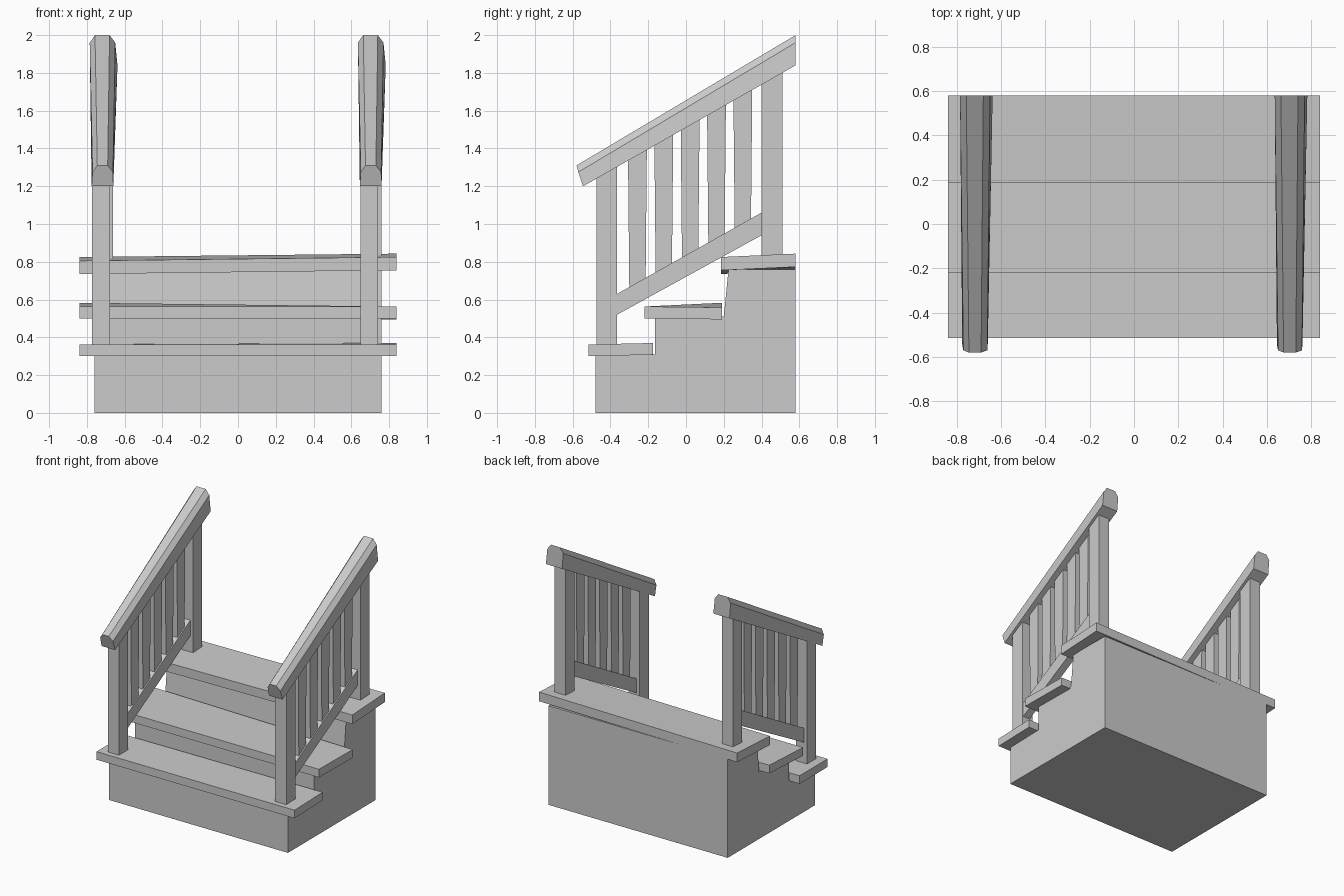
import bpy
import bmesh
from mathutils import Vector

cube = bpy.data.objects.get("Cube")
if cube:
    bpy.data.objects.remove(cube, do_unlink=True)

GREY = (0.6, 0.6, 0.6, 1)
mat = bpy.data.materials.new("plain grey")
mat.use_nodes = True
mat.diffuse_color = GREY
mat.node_tree.nodes["Principled BSDF"].inputs["Base Color"].default_value = GREY


def loft(name, start, end):
    """Solid between two matching outlines."""
    bm = bmesh.new()
    a = [bm.verts.new(p) for p in start]
    b = [bm.verts.new(p) for p in end]
    bm.faces.new(a)
    bm.faces.new(b[::-1])
    for i in range(len(a)):
        j = (i + 1) % len(a)
        bm.faces.new((a[i], b[i], b[j], a[j]))
    bmesh.ops.recalc_face_normals(bm, faces=bm.faces)
    mesh = bpy.data.meshes.new(name)
    bm.to_mesh(mesh)
    bm.free()
    mesh.materials.append(mat)
    obj = bpy.data.objects.new(name, mesh)
    bpy.context.collection.objects.link(obj)
    return obj


def extrude_x(name, profile, x0, x1):
    """Side profile of (y, z) points extruded across x."""
    return loft(name, [(x0, y, z) for y, z in profile], [(x1, y, z) for y, z in profile])


def tread(name, y0, y1, left, right, thick):
    """Board with its own front and back underside height at each end."""
    ends = []
    for x, (zf, zb) in ((-0.84, left), (0.84, right)):
        ends.append([(x, y0, zf), (x, y1, zb), (x, y1, zb + thick), (x, y0, zf + thick)])
    return loft(name, *ends)


def under_rail(y):
    return 1.2 + 0.569 * (y + 0.545)


def over_lower_rail(y):
    return 0.63 + 0.56 * (y + 0.365)


# Stepped base
extrude_x("stair_base", [(-0.48, 0), (0.58, 0), (0.58, 0.76), (0.225, 0.76),
                         (0.2, 0.51), (-0.165, 0.51), (-0.165, 0.31), (-0.48, 0.31)],
          -0.76, 0.76)

# Slightly warped treads
tread("lower_tread", -0.515, -0.175, (0.3, 0.3), (0.3, 0.308), 0.062)
tread("middle_tread", -0.22, 0.19, (0.5, 0.52), (0.5, 0.495), 0.063)
tread("top_tread", 0.185, 0.58, (0.735, 0.755), (0.755, 0.773), 0.07)

# Balustrades, the second a shifted copy of the first
for side, dx in (("right", 0.0), ("left", 1.42)):
    # Chamfered handrail widening towards the back
    low = [(-0.775, -0.545, 1.2), (-0.77, -0.57, 1.275), (-0.745, -0.58, 1.31),
           (-0.69, -0.58, 1.31), (-0.662, -0.57, 1.275), (-0.66, -0.545, 1.2)]
    high = [(-0.775, 0.58, 1.84), (-0.785, 0.58, 1.96), (-0.757, 0.58, 2.0),
            (-0.68, 0.58, 2.0), (-0.65, 0.58, 1.96), (-0.638, 0.58, 1.84)]
    shift = Vector((dx, 0, 0))
    loft(side + "_handrail", [Vector(p) + shift for p in low], [Vector(p) + shift for p in high])

    # Posts
    for part, y0, y1, z0, x in (("front_post", -0.475, -0.365, 0.355, -0.725),
                                ("back_post", 0.4, 0.51, 0.81, -0.708)):
        extrude_x(f"{side}_{part}", [(y0, z0), (y1, z0), (y1, under_rail(y1) + 0.03),
                                     (y0, under_rail(y0) + 0.03)], x + dx - 0.047, x + dx + 0.047)

    # Sloping lower rail
    extrude_x(side + "_lower_rail", [(-0.37, 0.517), (0.405, 0.943), (0.405, 1.063),
                                     (-0.37, 0.627)], dx - 0.745, dx - 0.685)

    # Balusters, a little wider at the top
    for i in range(5):
        y = -0.257 + i * 0.1395
        b0, b1, t0, t1 = y - 0.043, y + 0.043, y - 0.05, y + 0.05
        extrude_x(f"{side}_baluster_{i + 1}",
                  [(b0, over_lower_rail(b0) - 0.03), (b1, over_lower_rail(b1) - 0.03),
                   (t1, under_rail(t1) + 0.03), (t0, under_rail(t0) + 0.03)],
                  dx - 0.736, dx - 0.694)
